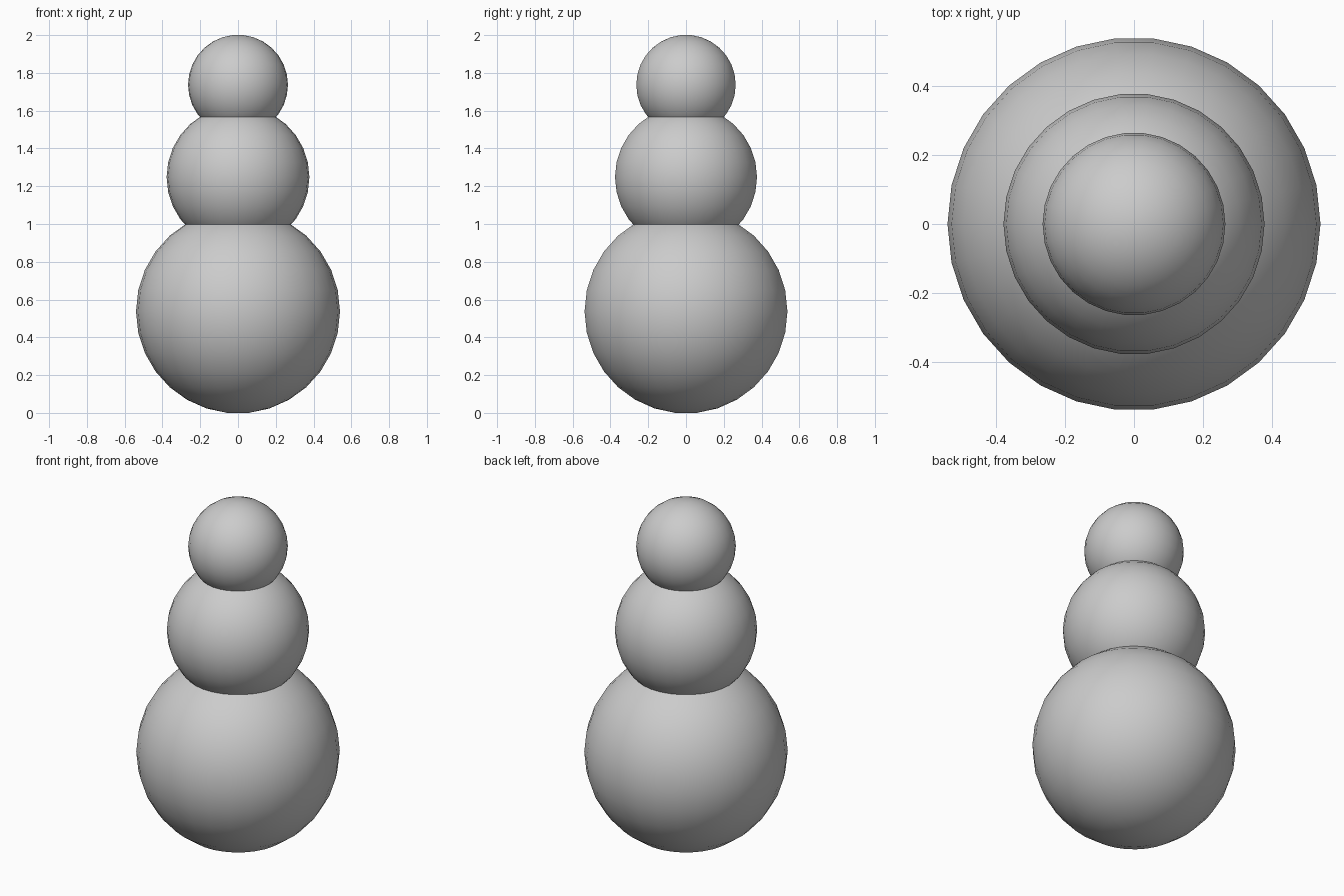
import bpy
import bmesh
from math import sin, cos, radians

if "Cube" in bpy.data.objects:
    bpy.data.objects.remove(bpy.data.objects["Cube"])

STEP = 12          # degrees between rings and between segments
SEGMENTS = 30
RINGS = 15

snow = bpy.data.materials.new("light grey")
snow.diffuse_color = (0.6, 0.6, 0.6, 1.0)
snow.use_nodes = True
snow.node_tree.nodes["Principled BSDF"].inputs["Base Color"].default_value = snow.diffuse_color


def ball(name, radius, height):
    """Sphere of stacked rings with a vertex ring on the equator and small flat caps."""
    bm = bmesh.new()
    rings = []
    for r in range(RINGS):
        tilt = radians((r + 0.5) * STEP - 90)
        rings.append([bm.verts.new((radius * cos(tilt) * cos(radians(s * STEP)),
                                    radius * cos(tilt) * sin(radians(s * STEP)),
                                    radius * sin(tilt)))
                      for s in range(SEGMENTS)])
    # side bands
    for low, high in zip(rings, rings[1:]):
        for s in range(SEGMENTS):
            n = (s + 1) % SEGMENTS
            bm.faces.new((low[s], low[n], high[n], high[s]))
    # flat caps
    bm.faces.new(rings[0][::-1])
    bm.faces.new(rings[-1])

    mesh = bpy.data.meshes.new(name)
    bm.to_mesh(mesh)
    bm.free()
    mesh.materials.append(snow)
    mesh.shade_smooth()
    obj = bpy.data.objects.new(name, mesh)
    obj.location.z = height
    bpy.context.collection.objects.link(obj)
    return obj


# three balls, each 0.7 times the size of the one below
ball("lower_body", 0.54, 0.537)
ball("upper_body", 0.378, 1.248)
ball("head", 0.2646, 1.737)
